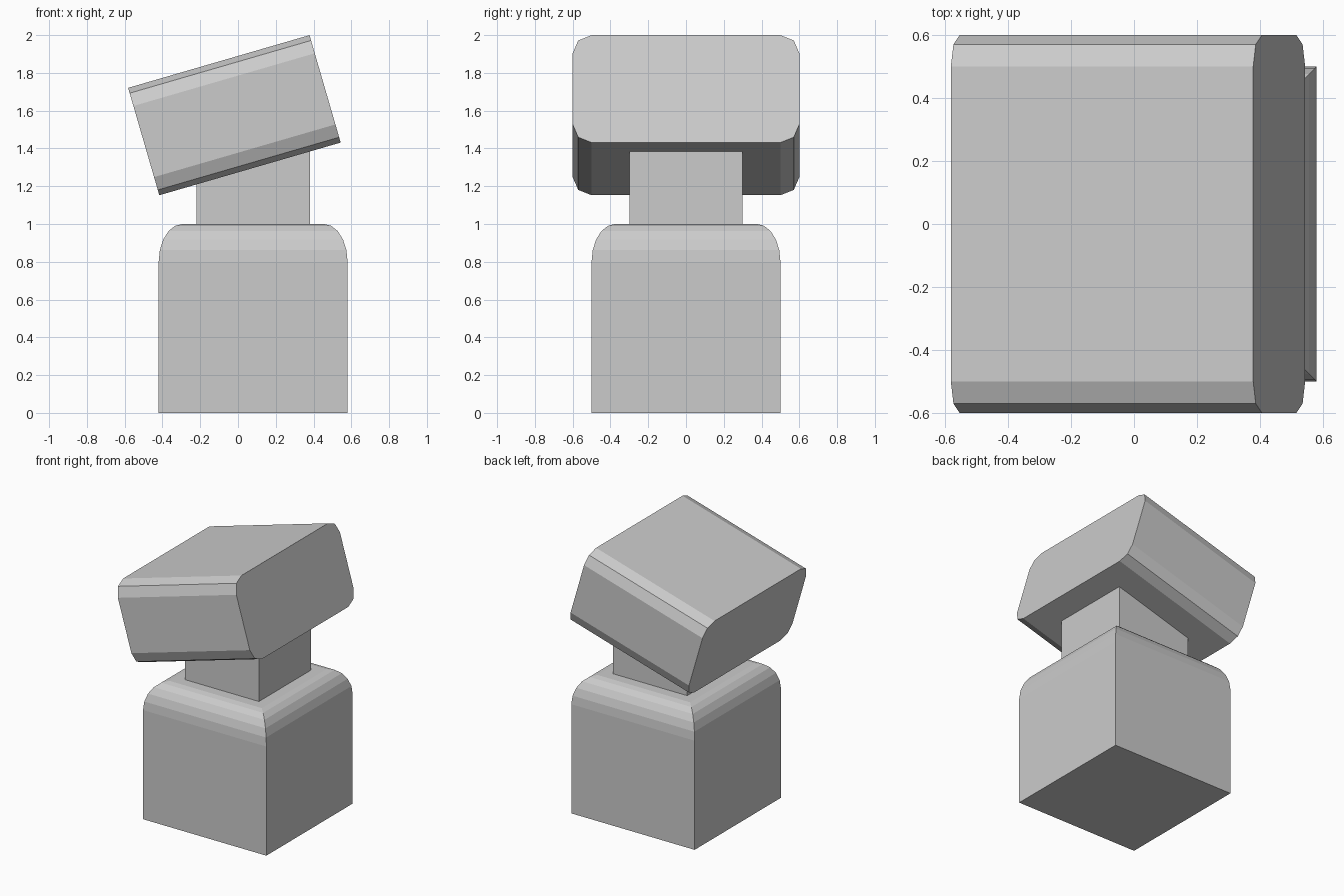
import bpy, bmesh
from math import sin, cos, pi, radians

if "Cube" in bpy.data.objects:
    bpy.data.objects.remove(bpy.data.objects["Cube"])


def loft(name, rings):
    """Join rings of equal point count into a closed, flat-shaded solid."""
    bm = bmesh.new()
    loops = [[bm.verts.new(p) for p in ring] for ring in rings]
    n = len(loops[0])
    for a, b in zip(loops, loops[1:]):
        for i in range(n):
            j = (i + 1) % n
            bm.faces.new((a[i], a[j], b[j], b[i]))
    bm.faces.new(loops[0])
    bm.faces.new(loops[-1])
    bmesh.ops.recalc_face_normals(bm, faces=bm.faces[:])
    mesh = bpy.data.meshes.new(name)
    bm.to_mesh(mesh)
    bm.free()
    obj = bpy.data.objects.new(name, mesh)
    bpy.context.collection.objects.link(obj)
    return obj


def square(half, z):
    return [(sx * half, sy * half, z)
            for sx, sy in ((-1, -1), (1, -1), (1, 1), (-1, 1))]


CX = 0.08  # the base and neck sit slightly right of centre

# Base block: sharp uprights, elliptically rounded top rim
SEGS = 5
rings = [square(0.5, 0)]
for i in range(SEGS + 1):
    t = pi / 2 * i / SEGS
    rings.append(square(0.5 - 0.125 * (1 - cos(t)), 0.8 + 0.2 * sin(t)))
loft("base_block", rings).location.x = CX

# Neck: plain square post running up into the tilted head
neck = loft("neck", [square(0.3, 0.95), square(0.3, 1.25)])
neck.location.x = CX
for v in neck.data.vertices:  # slope the hidden top to match the head
    if v.co.z > 1:
        v.co.z = 1.35 + v.co.x * 0.29

# Head: block with four long edges rounded in two steps, tilted about y
HY, HZ, R = 0.6, 0.296, 0.1
section = []
for k, (sy, sz) in enumerate(((1, 1), (-1, 1), (-1, -1), (1, -1))):
    for s in range(3):
        a = pi / 2 * (k + s / 2)
        section.append((sy * (HY - R) + R * cos(a), sz * (HZ - R) + R * sin(a)))
head = loft("head", [[(x, y, z) for y, z in section] for x in (-0.5, 0.5)])
head.location = (-0.019, 0, 1.576)
head.rotation_euler.y = radians(-16.2)
